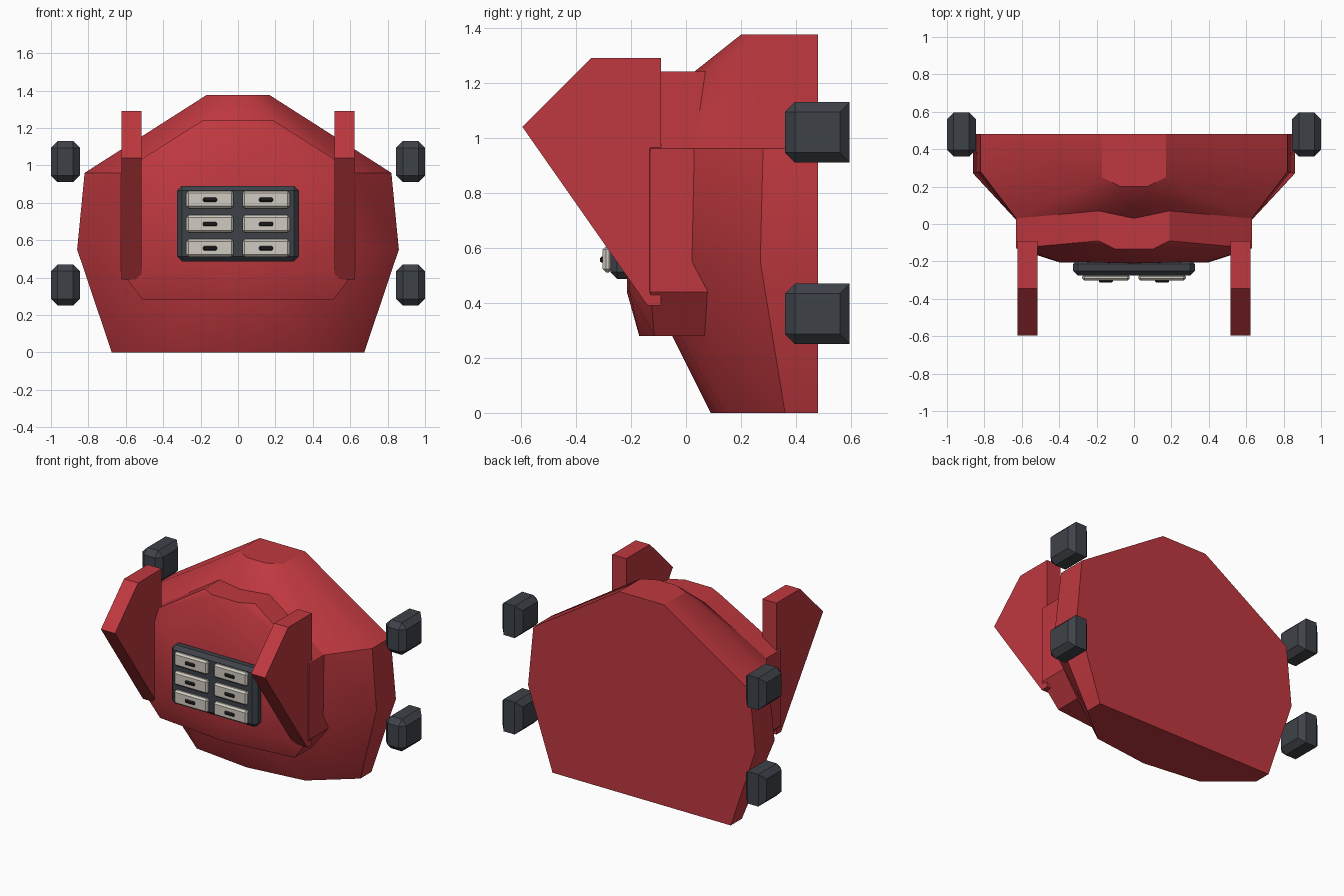
import bpy, bmesh, math
from mathutils import Vector

default = bpy.data.objects.get("Cube")
if default:
    bpy.data.objects.remove(default, do_unlink=True)


def material(name, rgb):
    m = bpy.data.materials.new(name)
    m.use_nodes = True
    color = (*rgb, 1)
    m.diffuse_color = color
    m.node_tree.nodes["Principled BSDF"].inputs["Base Color"].default_value = color
    return m


RED = material("red_paint", (0.52, 0.04, 0.05))
GREY = material("dark_grey", (0.048, 0.055, 0.066))
CREAM = material("cream", (0.64, 0.60, 0.53))
BLACK = material("black", (0.018, 0.018, 0.02))


def finish(name, bm, mat, angle=None):
    bmesh.ops.recalc_face_normals(bm, faces=bm.faces)
    mesh = bpy.data.meshes.new(name)
    bm.to_mesh(mesh)
    bm.free()
    mesh.materials.append(mat)
    ob = bpy.data.objects.new(name, mesh)
    bpy.context.collection.objects.link(ob)
    if angle:
        bpy.ops.object.select_all(action="DESELECT")
        ob.select_set(True)
        bpy.context.view_layer.objects.active = ob
        bpy.ops.object.shade_smooth_by_angle(angle=math.radians(angle))
    return ob


def faceted_shell(name, half_points, mat):
    """Convex shell around points mirrored across x."""
    bm = bmesh.new()
    for x, y, z in half_points:
        bm.verts.new((x, y, z))
        if x:
            bm.verts.new((-x, y, z))
    result = bmesh.ops.convex_hull(bm, input=bm.verts)
    loose = {g for g in result["geom_interior"] + result["geom_unused"]
             if isinstance(g, bmesh.types.BMVert)}
    bmesh.ops.delete(bm, geom=list(loose), context="VERTS")
    bmesh.ops.dissolve_limit(bm, angle_limit=0.02, verts=bm.verts, edges=bm.edges)
    return finish(name, bm, mat, 28)


def box(name, lo, hi, mat, bevel=0, keep=lambda a, b: True):
    """Box between two corners with chamfers on the chosen edges."""
    bm = bmesh.new()
    bmesh.ops.create_cube(bm, size=1)
    lo, hi = Vector(lo), Vector(hi)
    for v in bm.verts:
        v.co = [(l + h) / 2 + c * (h - l) for l, h, c in zip(lo, hi, v.co)]
    if bevel:
        edges = [e for e in bm.edges if keep(e.verts[0].co, e.verts[1].co)]
        bmesh.ops.bevel(bm, geom=edges, offset=bevel, segments=1,
                        affect="EDGES", clamp_overlap=True)
    return finish(name, bm, mat)


# Main hull, with a flat back
BACK = 0.48
hull = [(0.675, BACK, 0), (0.86, BACK, 0.55), (0.82, BACK, 0.96), (0.17, BACK, 1.375),
        (0.675, 0.36, 0), (0.86, 0.27, 0.55), (0.82, 0.28, 0.96), (0.17, 0.25, 1.375),
        (0.07, 0.2, 1.375), (0.41, 0.14, 0), (0, 0.09, 0),
        (0.61, 0, 0.55), (0, -0.185, 0.55),
        (0.63, 0.03, 0.96), (0.19, 0.07, 1.24), (0, 0.03, 1.24)]
faceted_shell("main_hull", hull, RED)

# Front section, running back into the hull
nose = [(0.63, -0.13, 0.44), (0.63, -0.13, 0.96), (0.63, 0.15, 0.44), (0.63, 0.15, 0.96),
        (0.51, -0.115, 0.28), (0.51, 0.15, 0.28), (0, -0.17, 0.28),
        (0.4, -0.205, 0.44), (0, -0.215, 0.44), (0.4, -0.2, 0.96), (0, -0.21, 0.96),
        (0.19, -0.09, 1.24), (0.1, -0.135, 1.24), (0.19, 0.15, 1.24)]
faceted_shell("front_section", nose, RED)

# Forward fins
profile = [(-0.09, 1.29), (-0.345, 1.29), (-0.595, 1.04), (-0.14, 0.39), (-0.09, 0.39)]
for side, label in ((1, "left"), (-1, "right")):
    bm = bmesh.new()
    face = bm.faces.new([bm.verts.new((side * 0.515, y, z)) for y, z in profile])
    grown = bmesh.ops.extrude_face_region(bm, geom=[face])["geom"]
    bmesh.ops.translate(bm, vec=(side * 0.107, 0, 0),
                        verts=[g for g in grown if isinstance(g, bmesh.types.BMVert)])
    finish(label + "_fin", bm, RED)

# Chamfered pods at the four rear corners; top and bottom rear edges stay square
def pod_edge(a, b):
    return not (a.y > 0.55 and b.y > 0.55 and abs(a.x - b.x) > 0.01)


for side, label in ((1, "left"), (-1, "right")):
    for base, level in ((0.25, "lower"), (0.91, "upper")):
        xs = sorted((side * 0.845, side))
        box(f"{level}_{label}_pod", (xs[0], 0.36, base), (xs[1], 0.595, base + 0.22),
            GREY, 0.036, pod_edge)

# Drawer cabinet on the front
box("cabinet", (-0.325, -0.275, 0.487), (0.325, -0.19, 0.89), GREY, 0.025)
for side, label in ((1, "left"), (-1, "right")):
    for row, z in enumerate((0.558, 0.687, 0.817)):
        x = side * 0.15
        box(f"{label}_drawer_{row}", (x - 0.127, -0.303, z - 0.047),
            (x + 0.127, -0.268, z + 0.047), CREAM, 0.012)
        box(f"{label}_handle_{row}", (x - 0.038, -0.313, z - 0.012),
            (x + 0.038, -0.298, z + 0.01), BLACK, 0.006)
